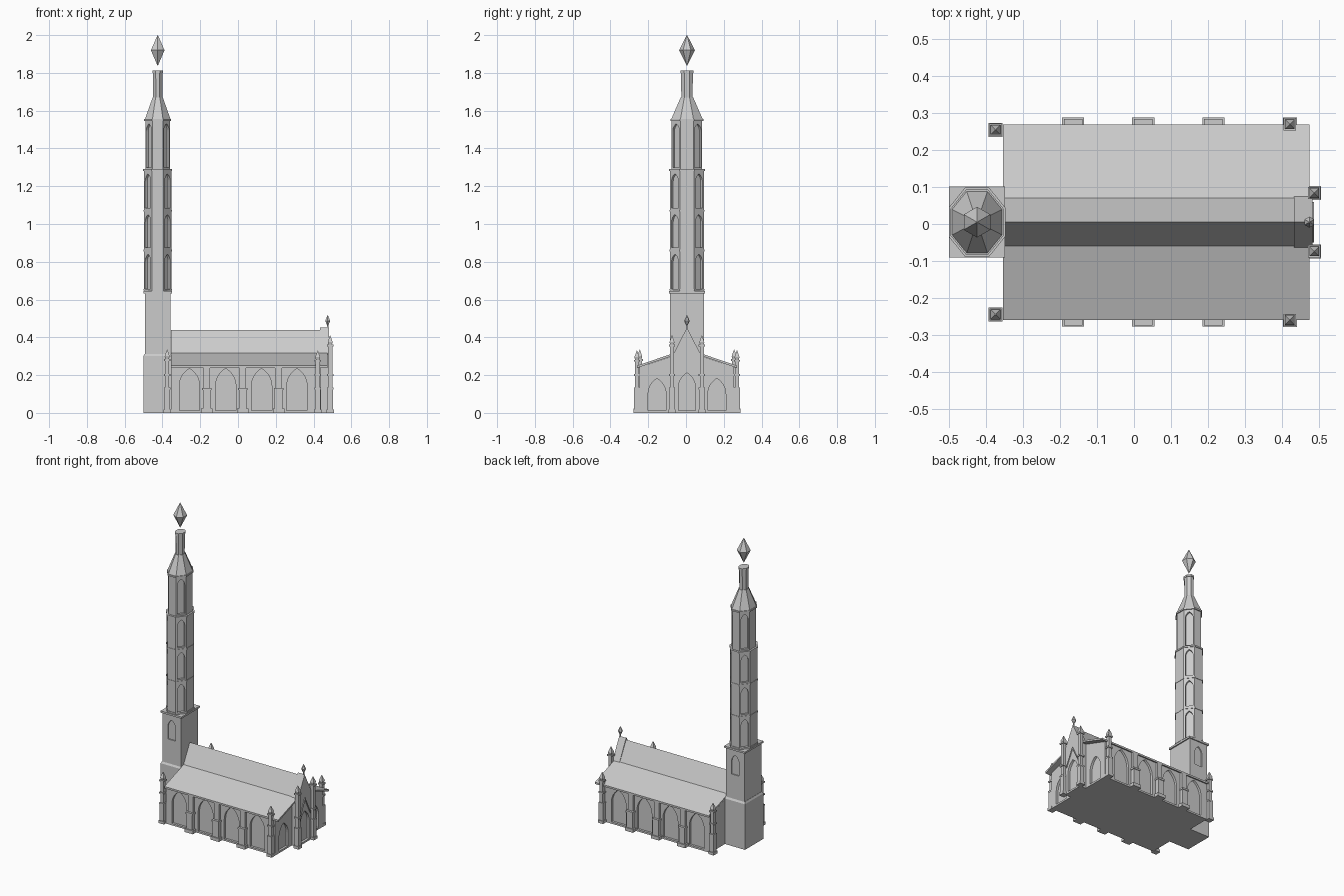
import bpy, bmesh, math
from mathutils import Matrix, Vector

cube = bpy.data.objects.get("Cube")
if cube:
    bpy.data.objects.remove(cube, do_unlink=True)

stone = bpy.data.materials.new("pale_stone")
stone.use_nodes = True
GREY = (0.6, 0.6, 0.6, 1)
stone.diffuse_color = GREY
stone.node_tree.nodes["Principled BSDF"].inputs["Base Color"].default_value = GREY

CY = 0.005               # centre line of the building
TX = -0.425              # tower axis
AX, AY = 0.073, 0.09     # half widths of the eight-sided tower


def add(name, bm):
    bmesh.ops.recalc_face_normals(bm, faces=bm.faces)
    mesh = bpy.data.meshes.new(name)
    bm.to_mesh(mesh)
    bm.free()
    mesh.materials.append(stone)
    obj = bpy.data.objects.new(name, mesh)
    bpy.context.collection.objects.link(obj)
    return obj


def box(bm, x, y, z0, z1, w, d):
    mat = Matrix.Translation((x, y, (z0 + z1) / 2)) @ Matrix.Diagonal((w, d, z1 - z0, 1))
    bmesh.ops.create_cube(bm, size=1, matrix=mat)


def frustum(bm, x, y, z0, z1, a, b, sides=8, turn=math.pi / 8, sx=1, sy=1):
    mat = (Matrix.Translation((x, y, (z0 + z1) / 2)) @ Matrix.Diagonal((sx, sy, 1, 1))
           @ Matrix.Rotation(turn, 4, 'Z'))
    k = 1 / math.cos(math.pi / sides)
    bmesh.ops.create_cone(bm, cap_ends=True, segments=sides, radius1=a * k,
                          radius2=b * k, depth=z1 - z0, matrix=mat)


def prism(bm, outline, depth, mat):
    """Extrude an outline in local XZ along local Y, centred on the plane."""
    front = [bm.verts.new(mat @ Vector((u, -depth / 2, v))) for u, v in outline]
    back = [bm.verts.new(mat @ Vector((u, depth / 2, v))) for u, v in outline]
    bm.faces.new(front)
    bm.faces.new(back[::-1])
    for i in range(len(front)):
        j = (i + 1) % len(front)
        bm.faces.new((front[i], back[i], back[j], front[j]))


def arch(bm, x, y, z, w, h, angle, depth=0.03):
    """Pointed arch whose plane faces the given compass angle."""
    spring = h - w * math.sin(math.pi / 3)
    side = [(-w / 2 + w * math.cos(t), spring + w * math.sin(t))
            for t in [i * math.pi / 18 for i in range(7)]]
    pts = [(w / 2, 0)] + side + [(-u, v) for u, v in side[-2::-1]] + [(-w / 2, 0)]
    prism(bm, pts, depth, Matrix.Translation((x, y, z)) @ Matrix.Rotation(angle + math.pi / 2, 4, 'Z'))


def carve(obj, bm):
    """Cut recesses, keep the result as plain mesh and drop the cutter."""
    cutter = add("recess_cutter", bm)
    cutter.hide_render = True
    mod = obj.modifiers.new("recesses", 'BOOLEAN')
    mod.operation, mod.solver, mod.object = 'DIFFERENCE', 'EXACT', cutter
    result = bpy.data.meshes.new_from_object(obj.evaluated_get(bpy.context.evaluated_depsgraph_get()))
    obj.modifiers.clear()
    obj.data = result
    bpy.data.objects.remove(cutter, do_unlink=True)


def across(x):
    """Frame for cross sections: local X runs along y, extruded along x."""
    return Matrix.Translation((x, CY, 0)) @ Matrix.Rotation(math.pi / 2, 4, 'Z')


def mirrored(half):
    return half + [(-u, v) for u, v in half[::-1] if u]


EAST, NORTH, SOUTH = 0, math.pi / 2, -math.pi / 2

# Church body with pointed side and end windows
bm = bmesh.new()
prism(bm, mirrored([(0.25, 0), (0.25, 0.243), (0.065, 0.305), (0, 0.43)]), 0.795, across(0.0425))
body = add("church_body", bm)
bm = bmesh.new()
for x in (-0.257, -0.065, 0.125, 0.312):
    arch(bm, x, CY - 0.25, 0.012, 0.108, 0.223, SOUTH)
    arch(bm, x, CY + 0.25, 0.012, 0.108, 0.223, NORTH)
for s in (-1, 1):
    arch(bm, 0.44, CY + s * 0.158, 0.012, 0.095, 0.17, EAST)
carve(body, bm)

# Two-pitch roof shell
bm = bmesh.new()
top = mirrored([(0.265, 0.25), (0.065, 0.318), (0, 0.44)])
prism(bm, top + [(u, v - 0.012) for u, v in top[::-1]], 0.83, across(0.06))
add("roof", bm)

# Gabled centre of the entrance end
bm = bmesh.new()
prism(bm, mirrored([(0.07, 0), (0.07, 0.315), (0, 0.452)]), 0.05, across(0.458))
gable = add("entrance_gable", bm)
bm = bmesh.new()
arch(bm, 0.483, CY, 0.012, 0.09, 0.2, EAST)
carve(gable, bm)
bm = bmesh.new()
trim = mirrored([(0.055, 0.19), (0, 0.3)])
prism(bm, trim + [(u, v - 0.012) for u, v in trim[::-1]], 0.008, across(0.484))
add("entrance_trim", bm)

# Stepped side buttresses
bm = bmesh.new()
for s in (-1, 1):
    for x in (-0.165, 0.025, 0.215):
        for z0, z1, w, out in ((0, 0.022, 0.06, 0.283), (0.022, 0.125, 0.042, 0.276),
                               (0.12, 0.132, 0.05, 0.28), (0.13, 0.24, 0.036, 0.265)):
            box(bm, x, CY + s * (out + 0.24) / 2, z0, z1, w, out - 0.24)
add("side_buttresses", bm)


# Pinnacled corner posts
def pinnacle(bm, x, y, tip):
    q = math.pi / 4
    shoulder = tip - 0.055
    box(bm, x, y, 0, 0.018, 0.038, 0.038)
    box(bm, x, y, 0.018, 0.13, 0.03, 0.03)
    box(bm, x, y, 0.13, shoulder, 0.022, 0.022)
    for z in (0.125, 0.195, shoulder - 0.004):
        box(bm, x, y, z, z + 0.01, 0.033, 0.033)
    frustum(bm, x, y, shoulder, tip - 0.035, 0.008, 0.013, 4, q)
    frustum(bm, x, y, tip - 0.035, tip, 0.013, 0.001, 4, q)


bm = bmesh.new()
for s in (-1, 1):
    pinnacle(bm, -0.375, CY + s * 0.25, 0.335)
    pinnacle(bm, 0.422, CY + s * 0.265, 0.33)
    pinnacle(bm, 0.488, CY + s * 0.079, 0.41)
add("corner_pinnacles", bm)

# Small finial on the gable
bm = bmesh.new()
box(bm, 0.475, CY, 0.435, 0.47, 0.006, 0.006)
frustum(bm, 0.475, CY, 0.46, 0.487, 0.002, 0.013, 6, 0)
frustum(bm, 0.475, CY, 0.487, 0.517, 0.013, 0.001, 6, 0)
add("gable_finial", bm)

# Square foot of the tower
bm = bmesh.new()
box(bm, TX, CY, 0, 0.3, 0.152, 0.192)
frustum(bm, TX, CY, 0.3, 0.312, 0.1, 0.092, 4, math.pi / 4, 0.76, 0.96)
add("tower_base", bm)
bm = bmesh.new()
box(bm, TX, CY, 0.29, 0.64, 0.136, 0.178)
shaft = add("tower_square_stage", bm)
bm = bmesh.new()
arch(bm, TX, CY - 0.089, 0.47, 0.055, 0.13, SOUTH, 0.014)
arch(bm, TX, CY + 0.089, 0.47, 0.055, 0.13, NORTH, 0.014)
carve(shaft, bm)
bm = bmesh.new()
box(bm, TX, CY, 0.633, 0.645, 0.152, 0.192)
add("tower_square_cornice", bm)

# Eight-sided stages with arched recesses on the diagonal faces
slant = math.atan2(AX, AY)
for i, (z0, z1, k) in enumerate(((0.64, 0.86, 1), (0.86, 1.07, 1), (1.07, 1.285, 1), (1.285, 1.55, 0.9))):
    bm = bmesh.new()
    frustum(bm, TX, CY, z0, z1, k, k, sx=AX, sy=AY)
    stage = add(f"tower_stage_{i + 1}", bm)
    bm = bmesh.new()
    r = k * math.sqrt(0.5) * math.cos(math.pi / 8) / math.cos(math.pi / 8)
    reach = k * (1 + math.tan(math.pi / 8)) / 2
    for sx in (-1, 1):
        for sy in (-1, 1):
            arch(bm, TX + sx * reach * AX, CY + sy * reach * AY, z0 + 0.015, 0.046,
                 z1 - z0 - 0.035, math.atan2(sy * math.sin(slant), sx * math.cos(slant)), 0.028)
    carve(stage, bm)
bm = bmesh.new()
for z, k in ((0.652, 1.04), (0.86, 1.03), (1.07, 1.03), (1.285, 1.05), (1.55, 0.98)):
    frustum(bm, TX, CY, z - 0.005, z + 0.005, k, k, sx=AX, sy=AY)
add("tower_cornices", bm)

# Tapered cap, neck and crowning diamond
bm = bmesh.new()
frustum(bm, TX, CY, 1.55, 1.67, 0.95, 0.37, sx=AX, sy=AY)
frustum(bm, TX, CY, 1.67, 1.8, 0.33, 0.35, sx=AX, sy=AY)
frustum(bm, TX, CY, 1.8, 1.812, 0.39, 0.39, sx=AX, sy=AY)
add("tower_cap", bm)
bm = bmesh.new()
frustum(bm, TX, CY, 1.838, 1.92, 0.001, 0.036, 6, 0)
frustum(bm, TX, CY, 1.92, 2.0, 0.036, 0.001, 6, 0)
add("tower_finial", bm)
